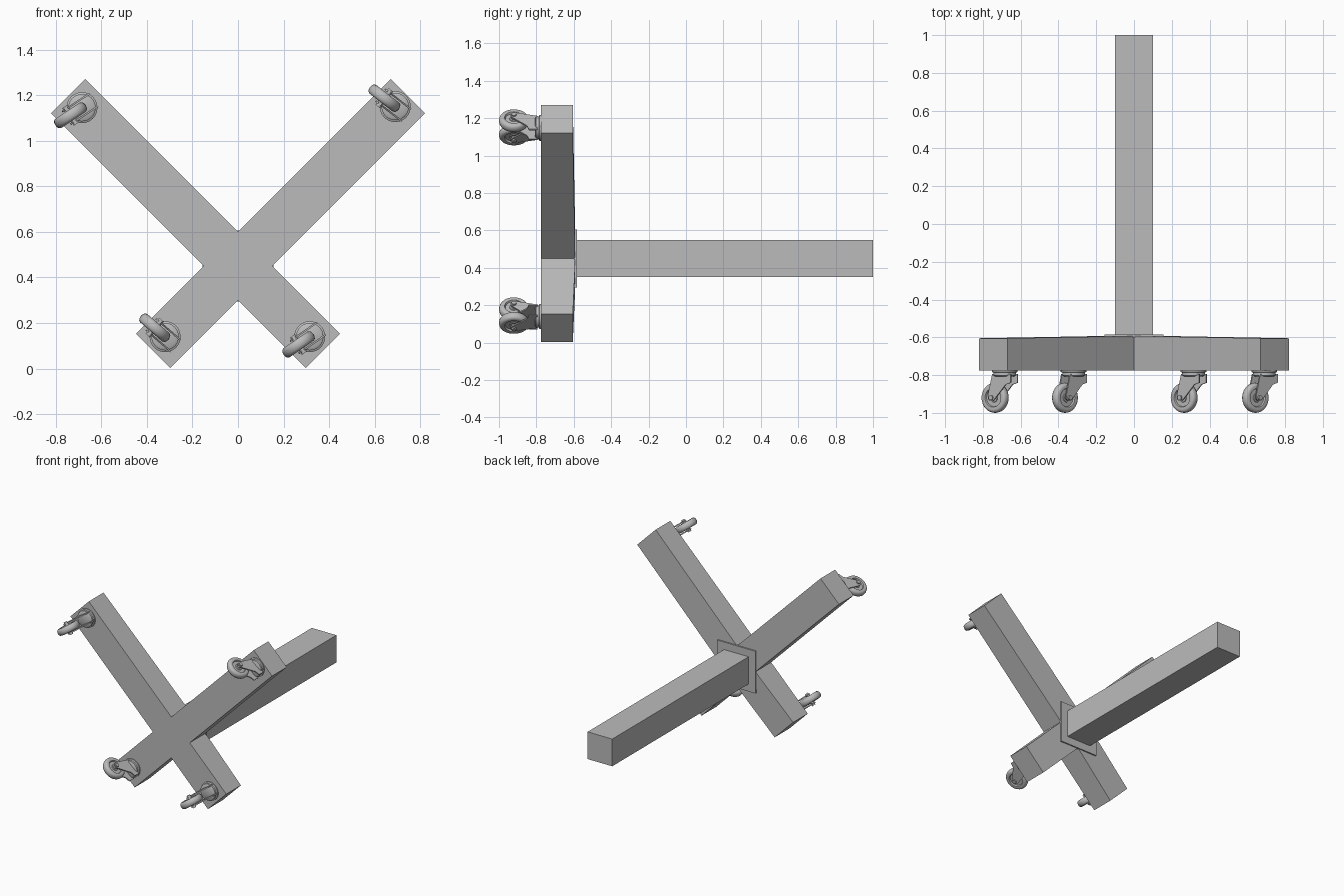
import bpy, bmesh, math
from mathutils import Matrix, Vector

old = bpy.data.objects.get("Cube")
if old:
    bpy.data.objects.remove(old, do_unlink=True)

grey = bpy.data.materials.new("plain_grey")
grey.use_nodes = True
grey.diffuse_color = (0.5, 0.5, 0.5, 1)
grey.node_tree.nodes["Principled BSDF"].inputs["Base Color"].default_value = (0.5, 0.5, 0.5, 1)


def finish(name, bm, matrix=Matrix(), smooth=False):
    bmesh.ops.recalc_face_normals(bm, faces=bm.faces)
    mesh = bpy.data.meshes.new(name)
    bm.to_mesh(mesh)
    bm.free()
    mesh.materials.append(grey)
    ob = bpy.data.objects.new(name, mesh)
    bpy.context.collection.objects.link(ob)
    ob.matrix_world = matrix
    if smooth:
        bpy.ops.object.select_all(action='DESELECT')
        ob.select_set(True)
        bpy.context.view_layer.objects.active = ob
        bpy.ops.object.shade_smooth_by_angle(angle=math.radians(35))
    return ob


def prism(name, outline, depth, to_point, matrix=Matrix(), smooth=False):
    """Extrude a 2D outline between two depths; to_point maps (u, v, depth)."""
    bm = bmesh.new()
    rings = [[bm.verts.new(to_point(u, v, d)) for u, v in outline] for d in depth]
    bm.faces.new(rings[0])
    bm.faces.new(rings[1])
    n = len(outline)
    for i in range(n):
        j = (i + 1) % n
        bm.faces.new((rings[0][i], rings[0][j], rings[1][j], rings[1][i]))
    return finish(name, bm, matrix, smooth)


def lathe(name, profile, matrix, steps=32):
    """Spin a closed or axis-ending (radius, height) profile about local z."""
    bm = bmesh.new()
    verts = [bm.verts.new((r, 0, z)) for r, z in profile]
    edges = [bm.edges.new(pair) for pair in zip(verts, verts[1:])]
    bmesh.ops.spin(bm, geom=verts + edges, cent=(0, 0, 0), axis=(0, 0, 1),
                   angle=math.tau, steps=steps)
    bmesh.ops.remove_doubles(bm, verts=bm.verts, dist=0.0002)
    return finish(name, bm, matrix, True)


def box(name, x, y, z):
    outline = [(x[0], z[0]), (x[1], z[0]), (x[1], z[1]), (x[0], z[1])]
    return prism(name, outline, y, lambda u, v, d: (u, d, v))


# Crossed bars, slightly thicker at the crossing
FRONT = -0.775
LONG, SHORT, HALF = 1.054, 0.527, 0.106
side = [(-SHORT, FRONT), (LONG, FRONT), (LONG, -0.605), (0.15, -0.593),
        (-0.15, -0.593), (-SHORT, -0.605)]
for label, s in (("left", 1), ("right", -1)):
    turn = Matrix.Translation((0, 0, 0.45)) @ Matrix.Rotation(-s * math.pi / 4 if s > 0
                                                              else -3 * math.pi / 4, 4, 'Y')
    prism(label + "_cross_bar", side, (-HALF, HALF), lambda u, v, d: (u, v, d), turn)

# Post with its square flange
box("post", (-0.1, 0.1), (-0.6, 1.0), (0.35, 0.55))
box("post_flange", (-0.155, 0.155), (-0.6, -0.584), (0.295, 0.605))

# Swivel casters
AXLE_T, AXLE_H, RADIUS = 0.06, 0.145, 0.08
tyre = [(0.0, 0.016), (0.022, 0.016), (0.024, 0.012), (0.046, 0.012), (0.050, 0.022),
        (0.064, 0.024), (0.073, 0.020), (0.078, 0.012), (RADIUS, 0.0)]
tyre += [(r, -z) for r, z in reversed(tyre[:-1])]
crown = [(0, 0), (0.068, 0), (0.068, 0.008), (0.06, 0.012), (0.06, 0.026), (0.05, 0.032), (0, 0.032)]
bolt = [(0, -0.046), (0.013, -0.046), (0.013, 0.046), (0, 0.046)]
cheek = [(-0.062, 0.02), (0.055, 0.02), (0.082, 0.13), (0.08, 0.152), (0.068, 0.163),
         (0.052, 0.163), (0.04, 0.152), (-0.03, 0.075), (-0.062, 0.065)]


def caster(label, x, z, trail):
    t = Vector((trail[0], 0, trail[1])).normalized()
    up = Vector((0, -1, 0))
    axle = up.cross(t)
    frame = Matrix((t, axle, up)).transposed().to_4x4()
    frame = Matrix.Translation((x, FRONT, z)) @ frame
    hub = frame @ Matrix.Translation((AXLE_T, 0, AXLE_H)) @ Matrix.Rotation(math.pi / 2, 4, 'X')
    lathe(label + "_caster_crown", crown, frame)
    lathe(label + "_caster_wheel", tyre, hub)
    lathe(label + "_caster_bolt", bolt, hub, 12)
    for name, s in (("inner", -1), ("outer", 1)):
        prism(f"{label}_caster_{name}_cheek", cheek, (s * 0.029, s * 0.037),
              lambda u, v, d: (u, d, v), frame, True)


caster("upper_right", -0.685, 1.145, (-0.83, -0.55))
caster("upper_left", 0.69, 1.15, (-0.8, 0.62))
caster("lower_right", -0.32, 0.14, (-0.75, 0.65))
caster("lower_left", 0.315, 0.14, (-0.82, -0.57))
